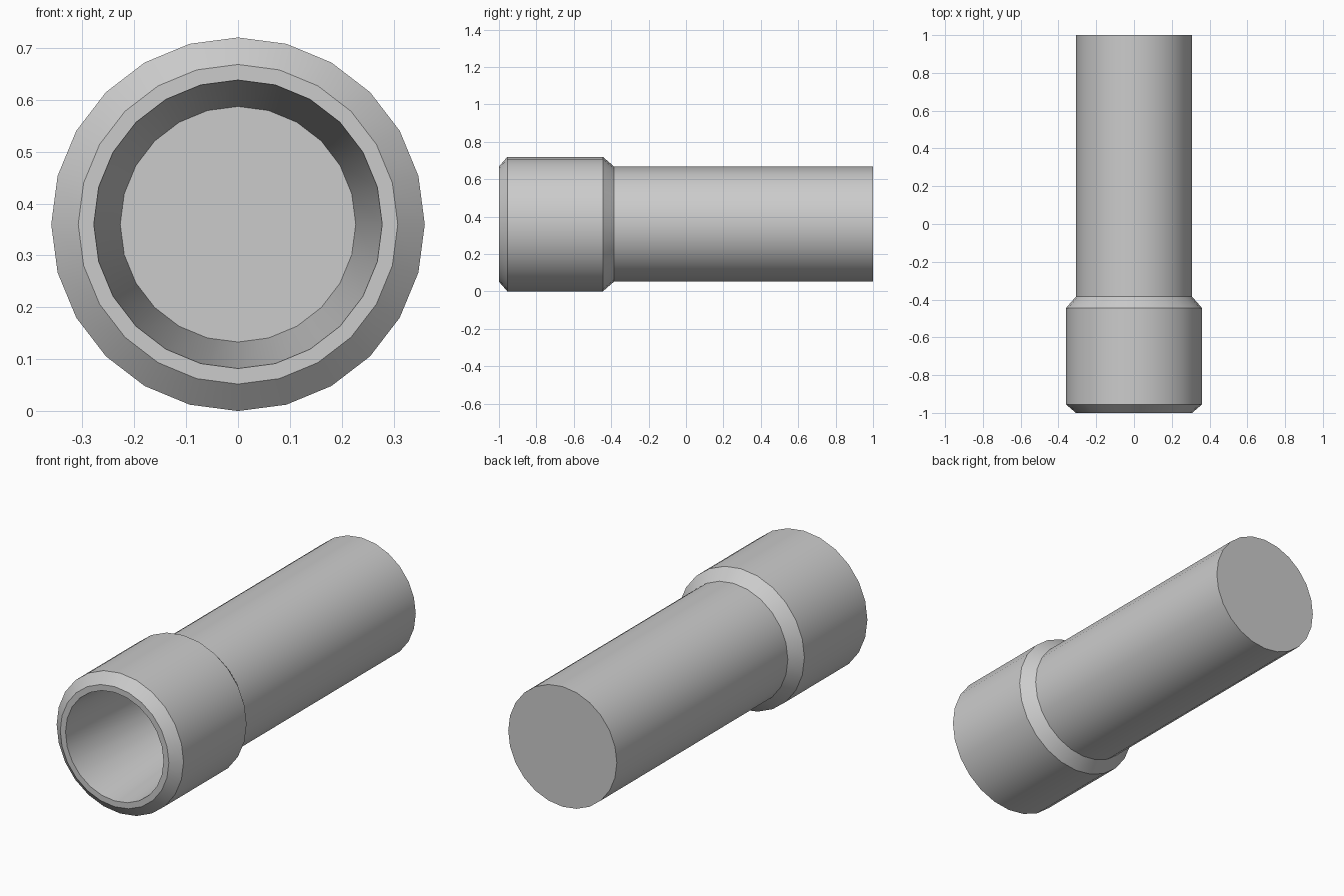
import bpy, bmesh, math

if "Cube" in bpy.data.objects:
    bpy.data.objects.remove(bpy.data.objects["Cube"])

SIDES = 24
CENTRE_Z = 0.36

# (radius, y) outline from the back cap, round the head, into the hollow mouth
profile = [
    (0.308, 1.0), (0.308, -0.385),      # barrel
    (0.36, -0.445), (0.36, -0.955),     # wider head with chamfers
    (0.308, -1.0), (0.278, -1.0),       # front rim
    (0.227, -0.36),                     # tapered bore down to its floor
]

bm = bmesh.new()
rings = []
for r, y in profile:
    ring = []
    for i in range(SIDES):
        a = 2 * math.pi * i / SIDES
        ring.append(bm.verts.new((r * math.cos(a), y, CENTRE_Z + r * math.sin(a))))
    rings.append(ring)

# walls between neighbouring rings
for a, b in zip(rings, rings[1:]):
    for i in range(SIDES):
        j = (i + 1) % SIDES
        bm.faces.new((a[i], a[j], b[j], b[i]))

# back cap and bore floor
bm.faces.new(rings[0])
bm.faces.new(rings[-1])
bmesh.ops.recalc_face_normals(bm, faces=bm.faces)

mesh = bpy.data.meshes.new("flared_tube")
bm.to_mesh(mesh)
bm.free()
tube = bpy.data.objects.new("flared_tube", mesh)
bpy.context.collection.objects.link(tube)

# smooth round walls, sharp chamfers and rims
bpy.context.view_layer.objects.active = tube
tube.select_set(True)
bpy.ops.object.shade_smooth_by_angle(angle=math.radians(30))
